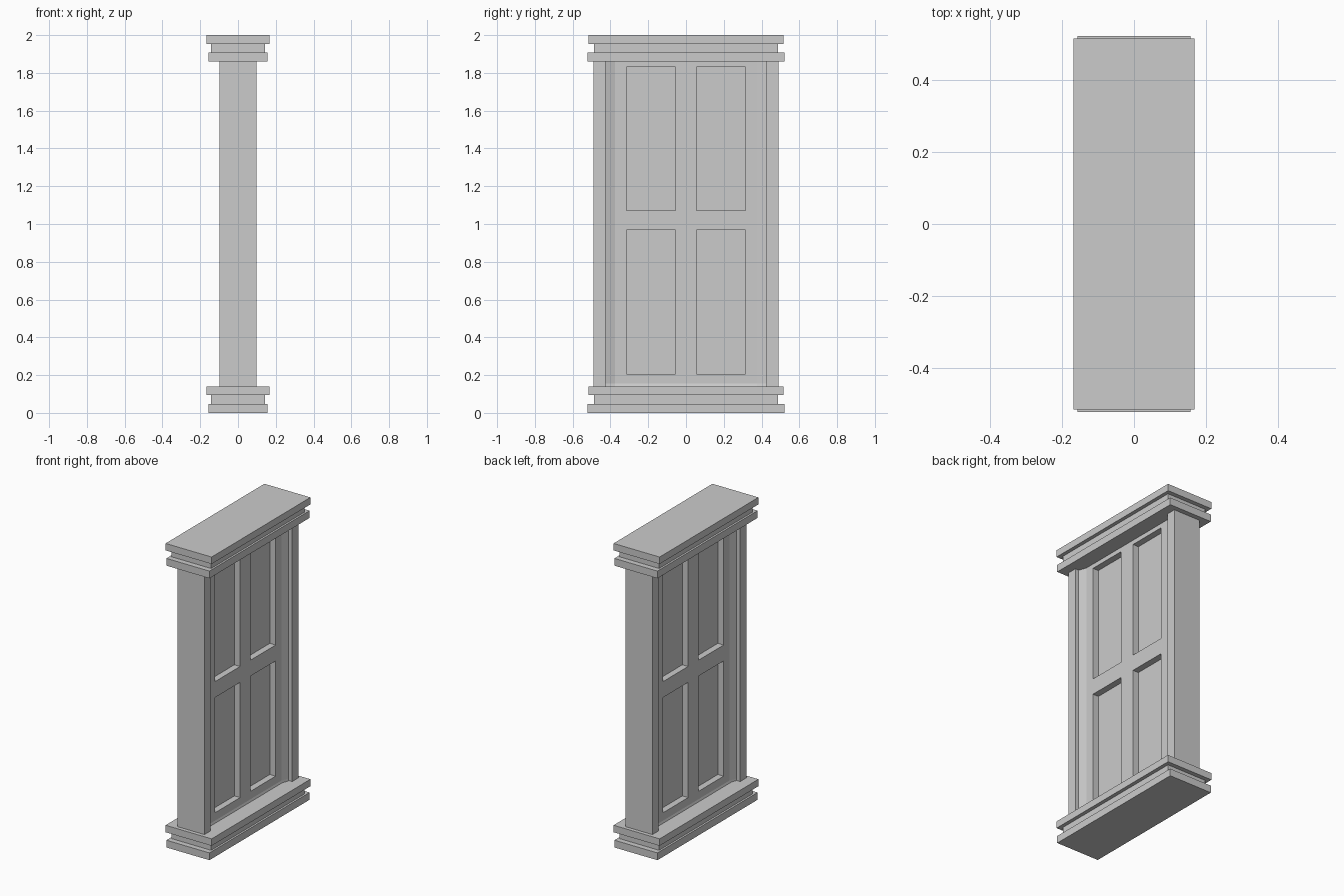
import bpy, bmesh

if "Cube" in bpy.data.objects:
    bpy.data.objects.remove(bpy.data.objects["Cube"])


def box(name, hx, y0, y1, z0, z1):
    """Box centred on x = 0 with half depth hx."""
    bm = bmesh.new()
    bmesh.ops.create_cube(bm, size=1)
    for v in bm.verts:
        v.co.x *= 2 * hx
        v.co.y = (y0 + y1) / 2 + v.co.y * (y1 - y0)
        v.co.z = (z0 + z1) / 2 + v.co.z * (z1 - z0)
    return finish(name, bm)


def finish(name, bm):
    me = bpy.data.meshes.new(name)
    bm.to_mesh(me)
    bm.free()
    ob = bpy.data.objects.new(name, me)
    bpy.context.collection.objects.link(ob)
    return ob


# Stepped slabs of the sill and the lintel: same three tiers, stacked twice
tiers = [("lower", 0.157, 0.522, 0.0, 0.048),
         ("middle", 0.144, 0.486, 0.048, 0.095),
         ("upper", 0.168, 0.515, 0.095, 0.141)]
for part, lift in (("sill", 0.0), ("lintel", 1.859)):
    for tier, hx, hy, z0, z1 in tiers:
        box(f"{part}_{tier}_slab", hx, -hy, hy, z0 + lift, z1 + lift)

# Side posts
box("left_post", 0.098, -0.49, -0.425, 0.13, 1.87)
box("right_post", 0.098, 0.425, 0.49, 0.13, 1.87)

# Door leaf: one face sheet with a sloped rim and four recessed panels, mirrored
ys = [-0.425, -0.375, -0.315, -0.055, 0.055, 0.315, 0.375, 0.425]
zs = [0.105, 0.155, 0.207, 0.967, 1.072, 1.83, 1.885, 1.935]
bm = bmesh.new()
n = len(ys)
grid = [[bm.verts.new((0.072 if {j, k} & {0, n - 1} else 0.054, y, z))
         for k, z in enumerate(zs)] for j, y in enumerate(ys)]
panels = []
for j in range(n - 1):
    for k in range(n - 1):
        f = bm.faces.new((grid[j][k], grid[j + 1][k],
                          grid[j + 1][k + 1], grid[j][k + 1]))
        if j in (2, 4) and k in (2, 4):
            panels.append(f)
bm.normal_update()
bmesh.ops.inset_individual(bm, faces=panels, thickness=0.0, depth=-0.042)
door = finish("door_leaf", bm)
mirror = door.modifiers.new("both_sides", 'MIRROR')
mirror.use_axis[0] = True
mirror.use_mirror_merge = False
